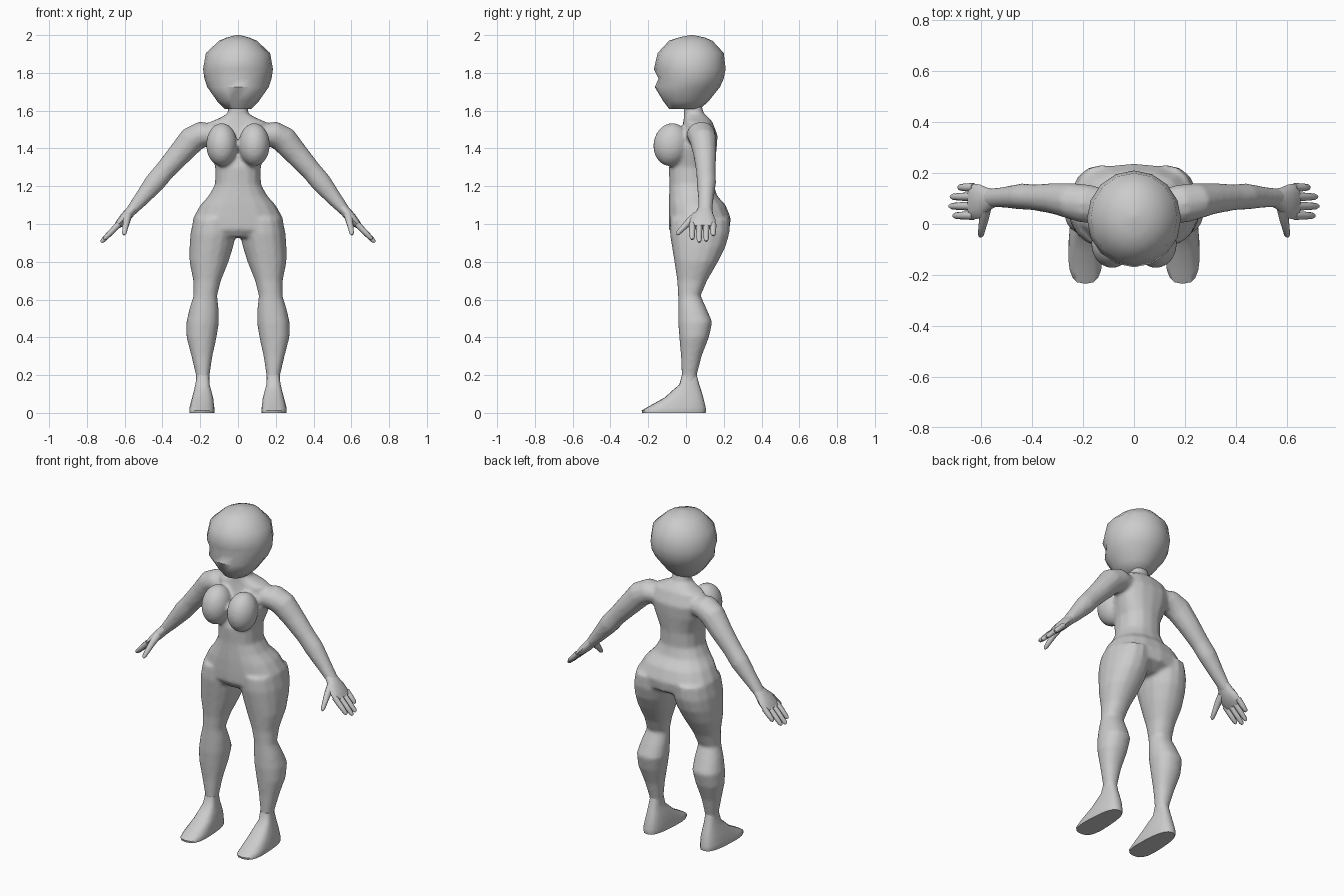
import bpy, bmesh, math
from mathutils import Vector, Matrix


def spow(v, e):
    return math.copysign(abs(v) ** e, v)


def skin(bm, rings):
    """Bridge rings of points into a closed, capped form."""
    loops = [[bm.verts.new(p) for p in r] for r in rings]
    n = len(loops[0])
    for a, b in zip(loops, loops[1:]):
        for i in range(n):
            j = (i + 1) % n
            bm.faces.new((a[i], a[j], b[j], b[i]))
    bm.faces.new(loops[0])
    bm.faces.new(loops[-1])


def slices(bm, rows, side=1, e=1.0, n=16, taper=0.0):
    """Stack horizontal sections given as (z, x_min, x_max, y_front, y_back)."""
    rings = []
    for z, x0, x1, y0, y1 in rows:
        ring = []
        for i in range(n):
            t = 2 * math.pi * i / n
            c, s = spow(math.cos(t), e), spow(math.sin(t), e)
            w = 1 - taper * (s + 1) / 2
            ring.append((side * ((x0 + x1) / 2 + c * w * (x1 - x0) / 2),
                         (y0 + y1) / 2 + s * (y1 - y0) / 2, z))
        rings.append(ring)
    skin(bm, rings)


def tube(bm, rows, side=1, axis=(0, 1, 0), n=12):
    """Sweep ellipses along stations (x, y, z, thickness, breadth along axis)."""
    pts = [Vector(r[:3]) for r in rows]
    rings = []
    for k, r in enumerate(rows):
        t = (pts[min(k + 1, len(pts) - 1)] - pts[max(k - 1, 0)]).normalized()
        u = Vector(axis)
        u = (u - t * u.dot(t)).normalized()
        v = t.cross(u)
        ring = []
        for i in range(n):
            a = 2 * math.pi * i / n
            p = pts[k] + v * r[3] * math.cos(a) + u * r[4] * math.sin(a)
            ring.append((side * p.x, p.y, p.z))
        rings.append(ring)
    skin(bm, rings)


def finish(bm, name):
    bmesh.ops.recalc_face_normals(bm, faces=bm.faces)
    me = bpy.data.meshes.new(name)
    bm.to_mesh(me)
    bm.free()
    ob = bpy.data.objects.new(name, me)
    bpy.context.collection.objects.link(ob)
    bpy.ops.object.select_all(action='DESELECT')
    ob.select_set(True)
    bpy.context.view_layer.objects.active = ob
    bpy.ops.object.shade_smooth_by_angle(angle=math.radians(50))
    return ob


# Head
bm = bmesh.new()
head = [(1.61, .07, -.09, .075), (1.65, .11, -.12, .12), (1.725, .163, -.165, .18),
        (1.77, .178, -.145, .20), (1.82, .185, -.17, .21), (1.905, .17, -.15, .20),
        (1.97, .10, -.09, .14), (1.987, .06, -.04, .10), (2.0, .01, .02, .04)]
slices(bm, [(z, -w, w, f, b) for z, w, f, b in head])
finish(bm, "head")

# Body: torso with neck, legs, chest and arms fused by a voxel remesh
bm = bmesh.new()
torso = [(1.64, .05, -.01, .08), (1.585, .055, -.01, .095), (1.56, .10, -.012, .125),
         (1.54, .15, -.015, .14), (1.47, .165, -.03, .168), (1.40, .155, -.06, .163),
         (1.30, .12, -.092, .15), (1.21, .122, -.088, .147), (1.15, .155, -.09, .165),
         (1.10, .20, -.092, .21), (1.03, .24, -.092, .238), (.97, .24, -.09, .23),
         (.93, .16, -.06, .16)]
slices(bm, [(z, -w, w, f, b) for z, w, f, b in torso], e=.85)

leg = [(1.03, .01, .235, -.085, .232), (.95, .01, .252, -.086, .23),
       (.88, .025, .257, -.075, .21), (.80, .05, .257, -.062, .17),
       (.70, .09, .237, -.047, .112), (.62, .11, .236, -.042, .078),
       (.55, .102, .258, -.042, .11), (.48, .10, .274, -.042, .14),
       (.40, .113, .273, -.036, .122), (.30, .135, .247, -.027, .083),
       (.20, .15, .223, -.023, .058), (.13, .15, .223, -.023, .058)]
arm = [(.12, .07, 1.475, .055, .07), (.19, .08, 1.475, .07, .077),
       (.245, .09, 1.445, .073, .072), (.31, .10, 1.37, .064, .062),
       (.39, .105, 1.28, .055, .052), (.44, .108, 1.22, .056, .052),
       (.51, .105, 1.135, .042, .042), (.565, .102, 1.07, .03, .038),
       (.585, .10, 1.048, .026, .036)]
for s in (1, -1):
    slices(bm, leg, s, e=.9)
    tube(bm, arm, s)
    bmesh.ops.create_uvsphere(
        bm, u_segments=20, v_segments=14, radius=1,
        matrix=Matrix.Translation((s * .086, -.078, 1.42))
        @ Matrix.Rotation(-.15, 4, 'X') @ Matrix.Diagonal((.083, .095, .115, 1)))
body = finish(bm, "body")
rm = body.modifiers.new("fuse", 'REMESH')
rm.mode = 'VOXEL'
rm.voxel_size = .01
rm.use_smooth_shade = True
sm = body.modifiers.new("soften", 'SMOOTH')
sm.factor = .5
sm.iterations = 8

# Feet
bm = bmesh.new()
foot = [(.20, .15, .222, -.022, .057), (.15, .146, .23, -.035, .07),
        (.12, .137, .238, -.07, .08), (.08, .125, .25, -.115, .092),
        (.03, .118, .264, -.205, .104), (.012, .116, .266, -.235, .106),
        (0, .118, .264, -.232, .104)]
for s in (1, -1):
    slices(bm, foot, s, e=.72, n=20, taper=.25)
finish(bm, "feet")

# Hands: palm, four fingers and thumb on each side
bm = bmesh.new()
palm = [(.55, .102, 1.088, .026, .036), (.575, .098, 1.06, .028, .046),
        (.60, .09, 1.032, .027, .066), (.63, .088, 1.0, .021, .07),
        (.645, .088, .984, .014, .066)]
thumb = [(.583, .06, 1.045, .024, .022), (.59, .02, 1.015, .02, .019),
         (.597, -.015, .98, .015, .015), (.602, -.042, .952, .012, .012),
         (.604, -.05, .943, .005, .005)]
for s in (1, -1):
    tube(bm, palm, s)
    tube(bm, thumb, s, axis=(1, 0, 0), n=10)
    for y, reach in ((.033, .08), (.07, .095), (.107, .09), (.144, .06)):
        tube(bm, [(.63 + reach * f, y, 1.0 - reach * f * 1.02, r, r * 1.05)
                  for f, r in ((0, .016), (.5, .015), (.9, .012), (1, .006))], s, n=8)
finish(bm, "hands")
